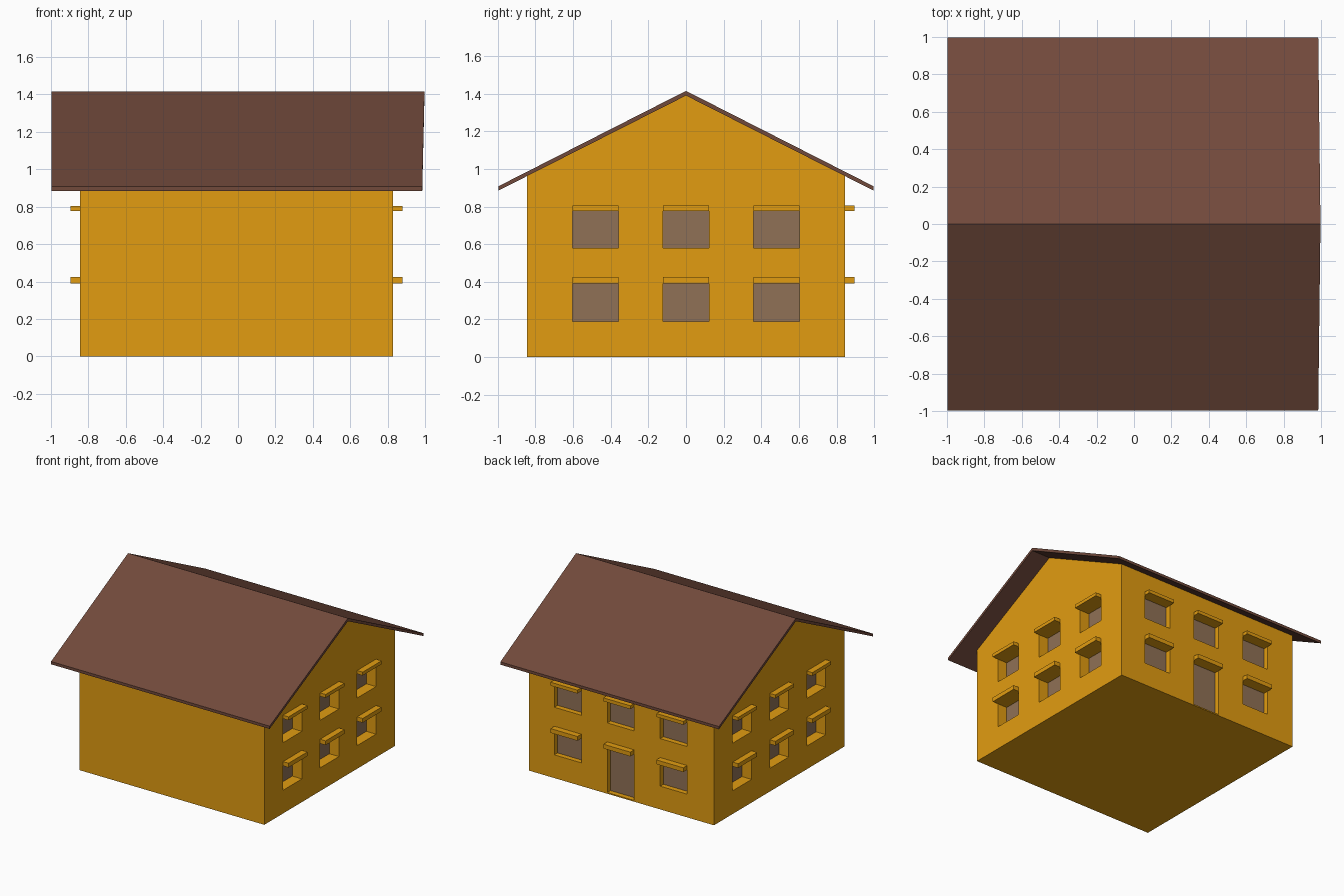
import bpy, bmesh
from mathutils import Vector

if "Cube" in bpy.data.objects:
    bpy.data.objects.remove(bpy.data.objects["Cube"])


def material(name, rgb):
    m = bpy.data.materials.new(name)
    m.diffuse_color = (*rgb, 1.0)
    m.use_nodes = True
    m.node_tree.nodes["Principled BSDF"].inputs["Base Color"].default_value = m.diffuse_color
    return m


OCHRE = material("ochre wall", (0.76, 0.335, 0.0055))
ROOF = material("brown roof", (0.165, 0.067, 0.044))
PANE = material("taupe pane", (0.28, 0.165, 0.093))


def make_object(name, bm, mat):
    bmesh.ops.recalc_face_normals(bm, faces=bm.faces)
    me = bpy.data.meshes.new(name)
    bm.to_mesh(me)
    bm.free()
    me.materials.append(mat)
    ob = bpy.data.objects.new(name, me)
    bpy.context.collection.objects.link(ob)
    return ob


def add_box(bm, a, b):
    lo = Vector(map(min, a, b))
    hi = Vector(map(max, a, b))
    for v in bmesh.ops.create_cube(bm, size=1.0)["verts"]:
        v.co = [(lo[i] + hi[i]) / 2 + v.co[i] * (hi[i] - lo[i]) for i in range(3)]


def prism(name, profile, x_left, x_right, mat):
    """Extrude a (y, z) profile along x; x limits are functions of y."""
    bm = bmesh.new()
    left = [bm.verts.new((x_left(y), y, z)) for y, z in profile]
    right = [bm.verts.new((x_right(y), y, z)) for y, z in profile]
    n = len(profile)
    bm.faces.new(left)
    bm.faces.new(right)
    for i in range(n):
        j = (i + 1) % n
        bm.faces.new((left[i], left[j], right[j], right[i]))
    return make_object(name, bm, mat)


XL, XR, Y = -0.845, 0.83, 0.845      # wall planes
HALF = 0.122                         # half width of an opening

# House body with gables on the left and right
walls = prism("walls", [(-Y, 0), (Y, 0), (Y, 0.963), (0, 1.392), (-Y, 0.963)],
              lambda y: XL, lambda y: XR, OCHRE)

# Gabled roof sheet, ridge slightly longer than the eaves on the right
E = 0.997
prism("roof", [(-E, 0.885), (0, 1.39), (E, 0.885), (E, 0.908), (0, 1.415), (-E, 0.908)],
      lambda y: -0.997, lambda y: 0.997 - 0.012 * abs(y), ROOF)

# Openings, panes and lintels on the left, right and back walls
cut, panes, lintels = bmesh.new(), bmesh.new(), bmesh.new()
# axis, wall plane, outward sign, recess depth
for axis, plane, sign, depth in ((0, XR, 1, 0.09), (0, XL, -1, 0.09), (1, Y, 1, 0.045)):

    def slab(bm, d0, d1, c, z0, z1):
        """Box from depth d0 to d1 (outward positive), centred at c along the wall."""
        p, q = plane + sign * d0, plane + sign * d1
        if axis == 0:
            add_box(bm, (p, c - HALF, z0), (q, c + HALF, z1))
        else:
            add_box(bm, (c - HALF, p, z0), (c + HALF, q, z1))

    for c in (-0.48, 0.0, 0.48):
        for z0, z1, top in ((0.19, 0.39, 0.425), (0.58, 0.777, 0.805)):
            if axis == 1 and c == 0.0 and z0 < 0.5:
                z0 = 0.01            # back door
            slab(cut, -depth, 0.03, c, z0, z1)
            slab(panes, -depth - 0.002, -depth + 0.003, c, z0, z1)
            slab(lintels, 0.0, 0.05, c, z1, top)

cutter = make_object("opening_cutter", cut, OCHRE)
cutter.hide_render = True
make_object("window_and_door_panes", panes, PANE)
make_object("lintels", lintels, OCHRE)

# Cut the recesses into the walls
mod = walls.modifiers.new("openings", 'BOOLEAN')
mod.operation = 'DIFFERENCE'
mod.solver = 'EXACT'
mod.object = cutter
bpy.context.view_layer.objects.active = walls
walls.select_set(True)
bpy.ops.object.modifier_apply(modifier=mod.name)
bpy.data.objects.remove(cutter, do_unlink=True)
